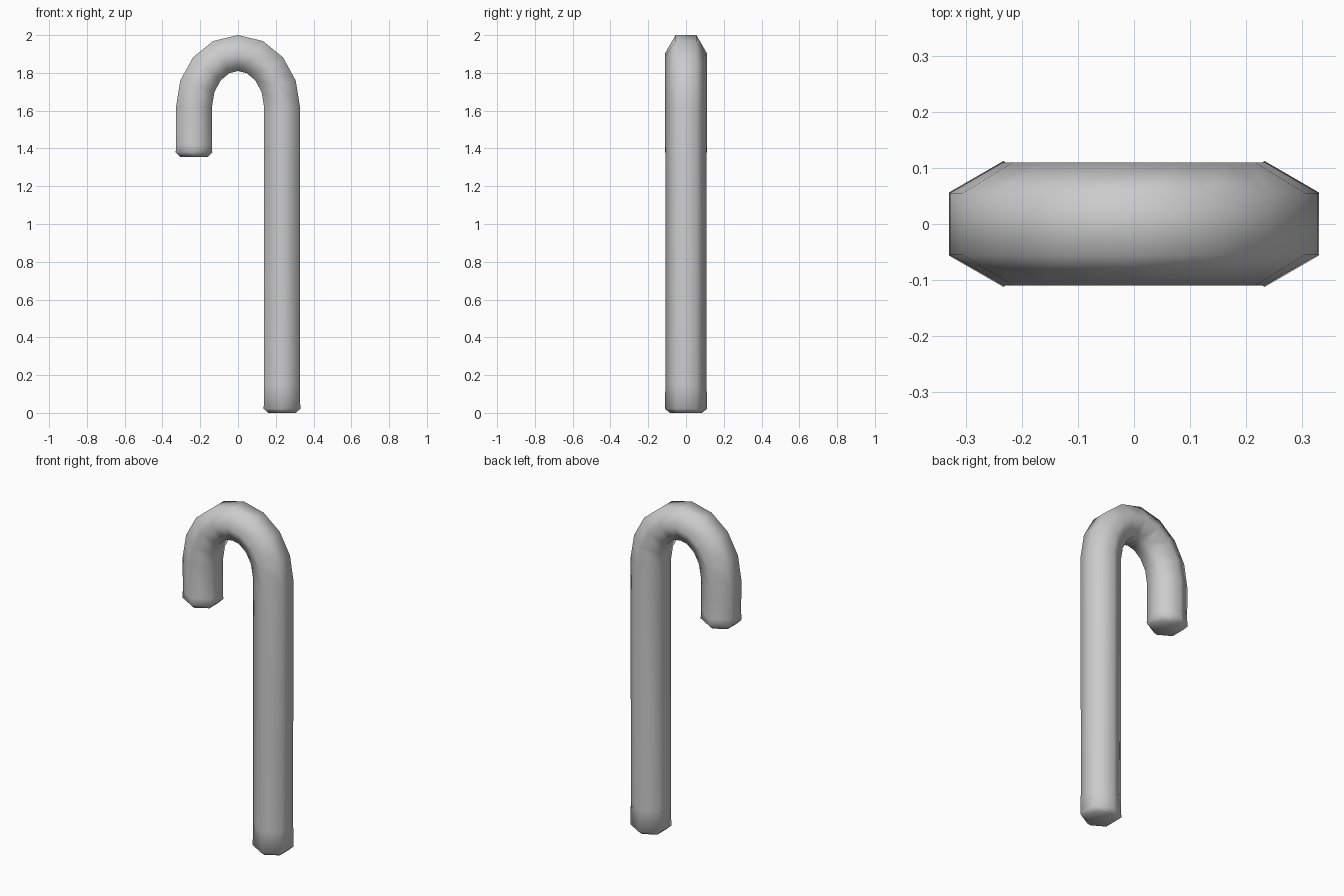
import bpy
import bmesh
from math import cos, sin, pi
from mathutils import Vector

cube = bpy.data.objects.get("Cube")
if cube:
    bpy.data.objects.remove(cube)

SIDES = 6
RADIUS = 0.109
REACH = 0.233      # half the distance between the two legs
SPRING = 1.62      # height where the arch begins
RISE = 0.285       # height of the arch centre line
STEPS = 8          # segments in the arch

grey = bpy.data.materials.new("plain_grey")
grey.diffuse_color = (0.6, 0.6, 0.6, 1)
grey.use_nodes = True
grey.node_tree.nodes["Principled BSDF"].inputs["Base Color"].default_value = grey.diffuse_color

# Centre line with a radius at each ring: shaft, arch, short hook end
path = [(REACH, 0.0, 0.085), (REACH, 0.022, 0.112), (REACH, 0.15, RADIUS)]
for i in range(STEPS + 1):
    a = pi * i / STEPS
    path.append((REACH * cos(a), SPRING + RISE * sin(a), 0.11))
path += [(-REACH, 1.42, RADIUS), (-REACH, 1.38, 0.112), (-REACH, 1.355, 0.085)]

# Sweep a hexagon along the centre line
bm = bmesh.new()
points = [Vector((x, 0, z)) for x, z, r in path]
side = Vector((0, 1, 0))
rings = []
for i, p in enumerate(points):
    before = points[max(i - 1, 0)]
    after = points[min(i + 1, len(points) - 1)]
    tangent = (after - before).normalized()
    if p.z <= SPRING + 0.001:
        tangent = Vector((0, 0, 1 if p.x > 0 else -1))
    out = side.cross(tangent)
    r = path[i][2]
    rings.append([bm.verts.new(p + r * (side * cos(k * 2 * pi / SIDES) + out * sin(k * 2 * pi / SIDES)))
                  for k in range(SIDES)])
for low, high in zip(rings, rings[1:]):
    for k in range(SIDES):
        n = (k + 1) % SIDES
        bm.faces.new((low[k], low[n], high[n], high[k]))
bm.faces.new(rings[0])
bm.faces.new(rings[-1])
bmesh.ops.recalc_face_normals(bm, faces=bm.faces)
for face in bm.faces:
    face.smooth = True

mesh = bpy.data.meshes.new("hooked_cane")
bm.to_mesh(mesh)
bm.free()
mesh.materials.append(grey)
cane = bpy.data.objects.new("hooked_cane", mesh)
bpy.context.scene.collection.objects.link(cane)
